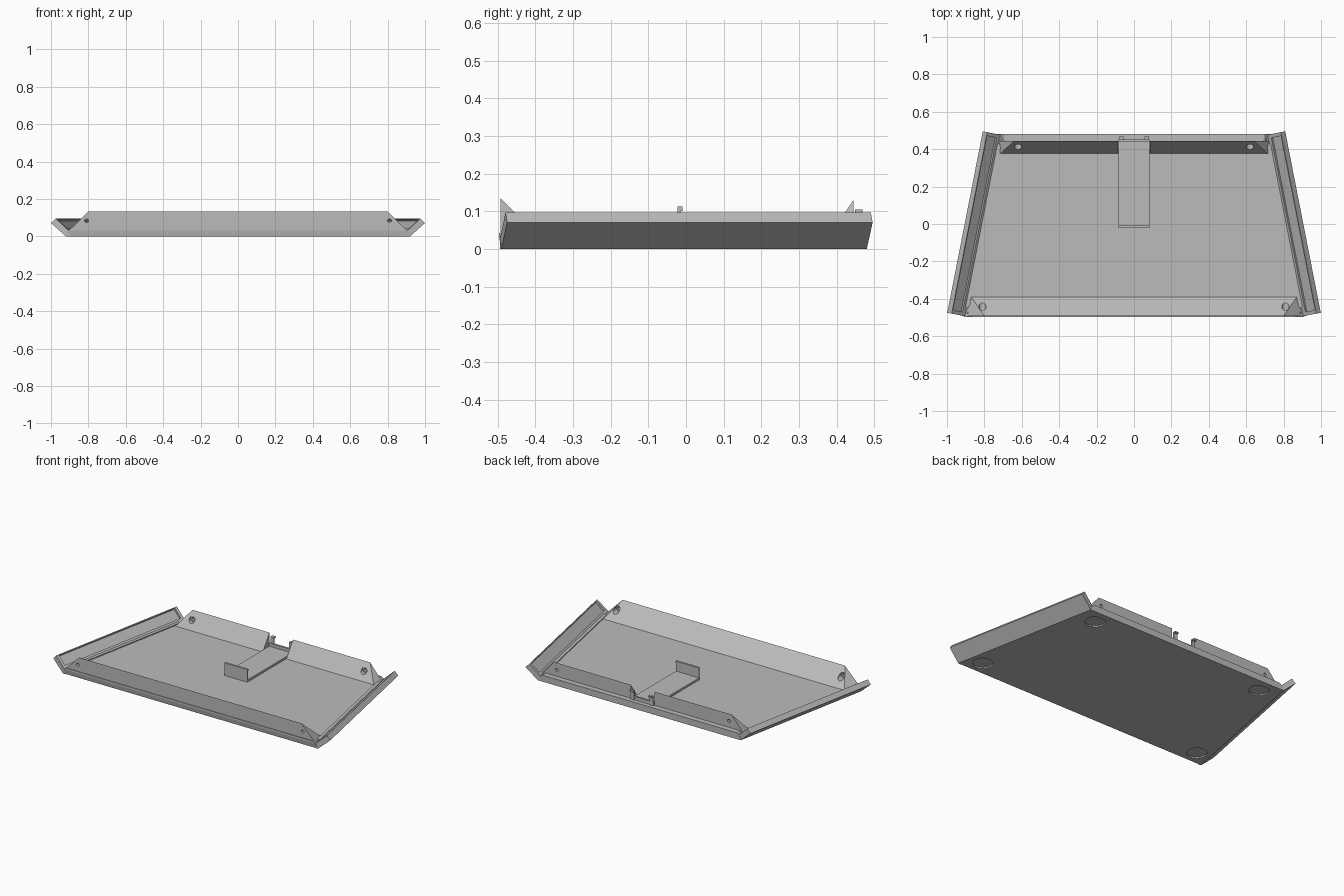
import bpy, bmesh
from math import pi
from mathutils import Vector, Matrix

cube = bpy.data.objects.get("Cube")
if cube:
    bpy.data.objects.remove(cube, do_unlink=True)

grey = bpy.data.materials.new("mid_grey")
grey.use_nodes = True
COLOUR = (0.5, 0.5, 0.5, 1)
grey.diffuse_color = COLOUR
grey.node_tree.nodes["Principled BSDF"].inputs["Base Color"].default_value = COLOUR


def finish(name, bm):
    bmesh.ops.recalc_face_normals(bm, faces=bm.faces)
    mesh = bpy.data.meshes.new(name)
    bm.to_mesh(mesh)
    bm.free()
    mesh.materials.append(grey)
    obj = bpy.data.objects.new(name, mesh)
    bpy.context.collection.objects.link(obj)
    return obj


def hull(name, points):
    bm = bmesh.new()
    for p in points:
        bm.verts.new(p)
    bmesh.ops.convex_hull(bm, input=bm.verts)
    bmesh.ops.dissolve_limit(bm, angle_limit=0.01, verts=bm.verts, edges=bm.edges)
    return finish(name, bm)


def box(name, x0, x1, y0, y1, z0, z1):
    return hull(name, [(x, y, z) for x in (x0, x1) for y in (y0, y1) for z in (z0, z1)])


def both(points):
    return [(s * x, y, z) for x, y, z in points for s in (1, -1)]


def cylinder(name, centre, radius, depth, along_y=False):
    bm = bmesh.new()
    rot = Matrix.Rotation(pi / 2, 4, "X") if along_y else Matrix.Identity(4)
    bmesh.ops.create_cone(bm, cap_ends=True, segments=32, radius1=radius, radius2=radius,
                          depth=depth, matrix=Matrix.Translation(centre) @ rot)
    return finish(name, bm)


def cut(target, cutter):
    cutter.hide_render = True
    mod = target.modifiers.new("cut", "BOOLEAN")
    mod.operation, mod.solver, mod.object = "DIFFERENCE", "EXACT", cutter
    bpy.context.view_layer.objects.active = target
    bpy.ops.object.modifier_apply(modifier=mod.name)
    bpy.data.objects.remove(cutter, do_unlink=True)


# Floor slab with four round foot recesses underneath
FLOOR = 0.03
floor = hull("floor_slab", both([(0.92, -0.49, 0), (0.73, 0.48, 0),
                                 (0.91, -0.49, FLOOR), (0.72, 0.48, FLOOR)]))
for s in (1, -1):
    for x, y in ((0.81, -0.40), (0.62, 0.39)):
        cut(floor, cylinder("foot_cutter", (s * x, y, 0), 0.06, 0.016))

# Flared side walls with a shallow pocket on the inner face
start, end = Vector((0.92, -0.49, 0)), Vector((0.73, 0.48, 0))
along = (end - start).normalized()
out = Vector((along.y, -along.x, 0))


def wall_points(side, section, margin):
    pts = []
    for base in (start + along * margin, end - along * margin):
        for u, z in section:
            p = base + out * u + Vector((0, 0, z))
            pts.append((side * p.x, p.y, p.z))
    return pts


for side, label in ((1, "left"), (-1, "right")):
    wall = hull(label + "_side_wall",
                wall_points(side, [(0, 0), (0.08, 0.07), (0.056, 0.096), (-0.016, 0.03), (-0.02, 0)], 0))
    pocket = [(0.048, 0.098), (0.058, 0.082), (0.008, 0.036), (-0.004, 0.05)]
    cut(wall, hull("pocket_cutter", wall_points(side, pocket, 0.02)))
    hull(label + "_floor_margin",
         wall_points(side, [(-0.01, 0.02), (-0.01, 0.036), (-0.03, 0.036), (-0.03, 0.02)], 0.05))

# Base strips under the front and back lips
hull("front_base_strip", both([(0.92, -0.49, 0), (0.905, -0.496, FLOOR), (0.89, -0.496, 0.042),
                               (0.89, -0.47, 0.042), (0.91, -0.47, 0)]))
hull("back_base_strip", both([(0.73, 0.48, 0), (0.715, 0.48, FLOOR), (0.70, 0.48, 0.042),
                              (0.70, 0.44, 0.042), (0.73, 0.44, 0)]))


# Screw holes with a wide counterbore on the sloping side
def screw_hole(lip, x, y_outer, y_bore, inward):
    z = 0.083
    cut(lip, cylinder("hole_cutter", (x, y_outer, z), 0.01, 0.3, True))
    cut(lip, cylinder("bore_cutter", (x, y_bore + inward * 0.1, z), 0.02, 0.2, True))


# Front lip, a wedge leaning on the floor
front_lip = hull("front_lip", both([(0.80, -0.492, 0.134), (0.905, -0.492, FLOOR),
                                    (0.87, -0.39, FLOOR)]))
for s in (1, -1):
    screw_hole(front_lip, s * 0.81, -0.49, -0.47, 1)

# Back lip, in two halves either side of the latch notch
for s, label in ((1, "left"), (-1, "right")):
    lip = hull(label + "_back_lip", [(s * x, y, z) for x, y, z in (
        (0.085, 0.445, 0.13), (0.085, 0.445, FLOOR), (0.085, 0.376, FLOOR),
        (0.64, 0.445, 0.13), (0.725, 0.445, FLOOR), (0.715, 0.376, FLOOR))])
    screw_hole(lip, s * 0.62, 0.445, 0.425, -1)
    # Latch posts standing in the notch
    box(label + "_latch_post", s * 0.055, s * 0.08, 0.448, 0.456, FLOOR, 0.105)
    box(label + "_latch_catch", s * 0.055, s * 0.08, 0.448, 0.468, 0.096, 0.105)

# Latch strip lying on the floor, with a hooked tab at its inner end
box("latch_strip", -0.083, 0.083, -0.018, 0.445, 0.02, 0.044)
box("latch_back_plate", -0.083, 0.083, 0.440, 0.452, 0.02, 0.065)
box("latch_tab", -0.083, 0.083, -0.022, -0.015, 0.03, 0.112)
box("latch_tab_hook", -0.083, 0.083, -0.022, -0.009, 0.1, 0.112)
